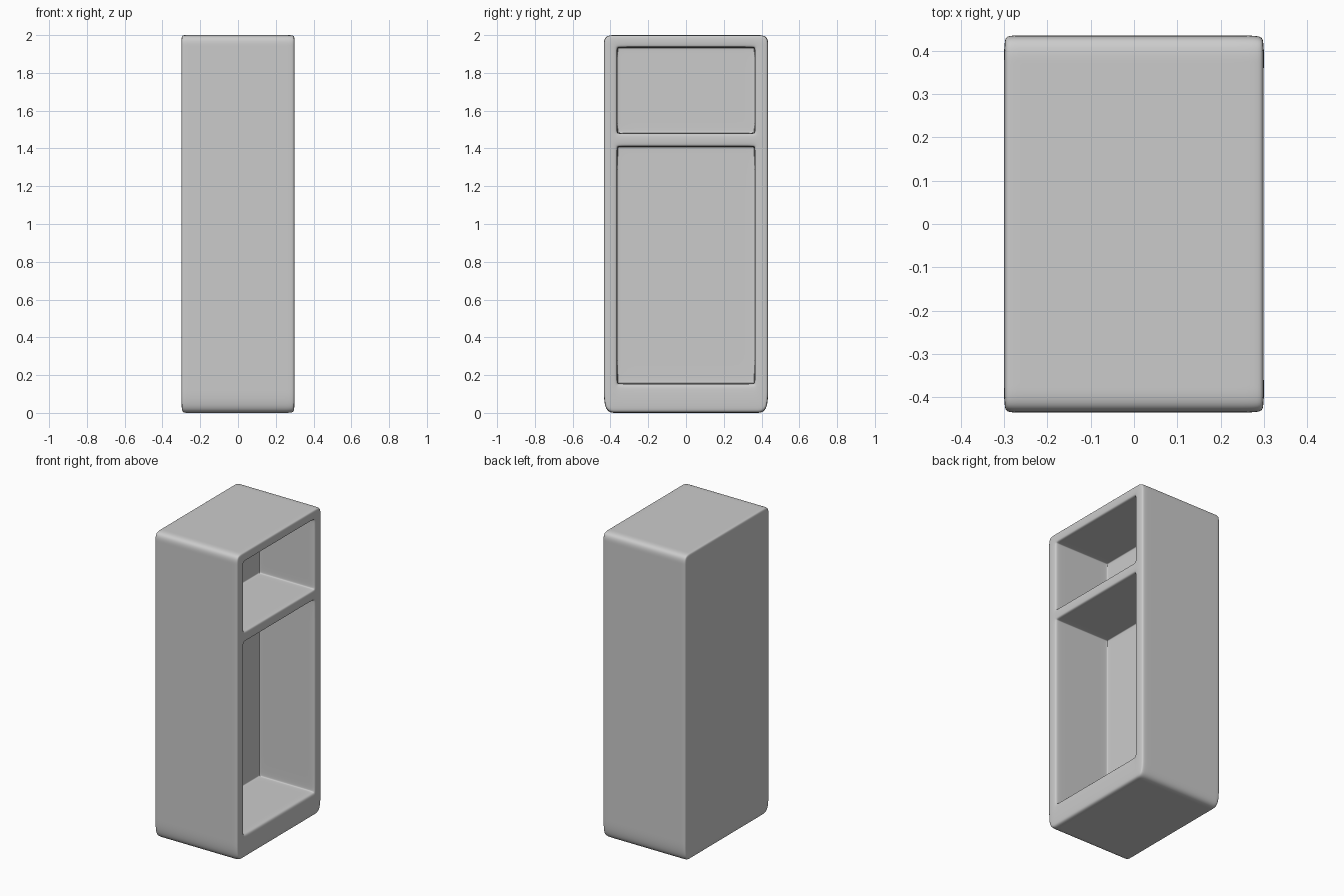
import bpy, bmesh

if "Cube" in bpy.data.objects:
    bpy.data.objects.remove(bpy.data.objects["Cube"])

# Grid planes of the control cage; close pairs act as holding loops
XS = [-0.3, -0.285, -0.1, -0.085, 0.285, 0.3]
YS = [-0.435, -0.364, -0.344, 0.344, 0.364, 0.435]
ZS = [0.0, 0.155, 0.175, 1.39, 1.41, 1.48, 1.50, 1.915, 1.935, 2.0]


def solid(i, j, k):
    """True where the cabinet has material; the two compartments are empty."""
    if not (0 <= i < len(XS) - 1 and 0 <= j < len(YS) - 1 and 0 <= k < len(ZS) - 1):
        return False
    in_bay = 1 <= j <= 3 and (1 <= k <= 3 or 5 <= k <= 7)
    return not (i >= 2 and in_bay)


bm = bmesh.new()
verts = {}


def vert(g):
    if g not in verts:
        verts[g] = bm.verts.new((XS[g[0]], YS[g[1]], ZS[g[2]]))
    return verts[g]


# Skin every boundary between a solid and an empty cell
for i in range(len(XS) - 1):
    for j in range(len(YS) - 1):
        for k in range(len(ZS) - 1):
            if not solid(i, j, k):
                continue
            for axis in range(3):
                for side in (0, 1):
                    n = [i, j, k]
                    n[axis] += 1 if side else -1
                    if solid(*n):
                        continue
                    loop = []
                    for a, b in ((0, 0), (1, 0), (1, 1), (0, 1)):
                        g = [i, j, k]
                        g[axis] += side
                        g[(axis + 1) % 3] += a
                        g[(axis + 2) % 3] += b
                        loop.append(vert(tuple(g)))
                    bm.faces.new(loop if side else loop[::-1])

for f in bm.faces:
    f.smooth = True
mesh = bpy.data.meshes.new("fridge_cabinet")
bm.to_mesh(mesh)
bm.free()

# Cabinet shell softened by subdivision
cabinet = bpy.data.objects.new("fridge_cabinet", mesh)
bpy.context.collection.objects.link(cabinet)
sub = cabinet.modifiers.new("rounding", 'SUBSURF')
sub.levels = sub.render_levels = 3
